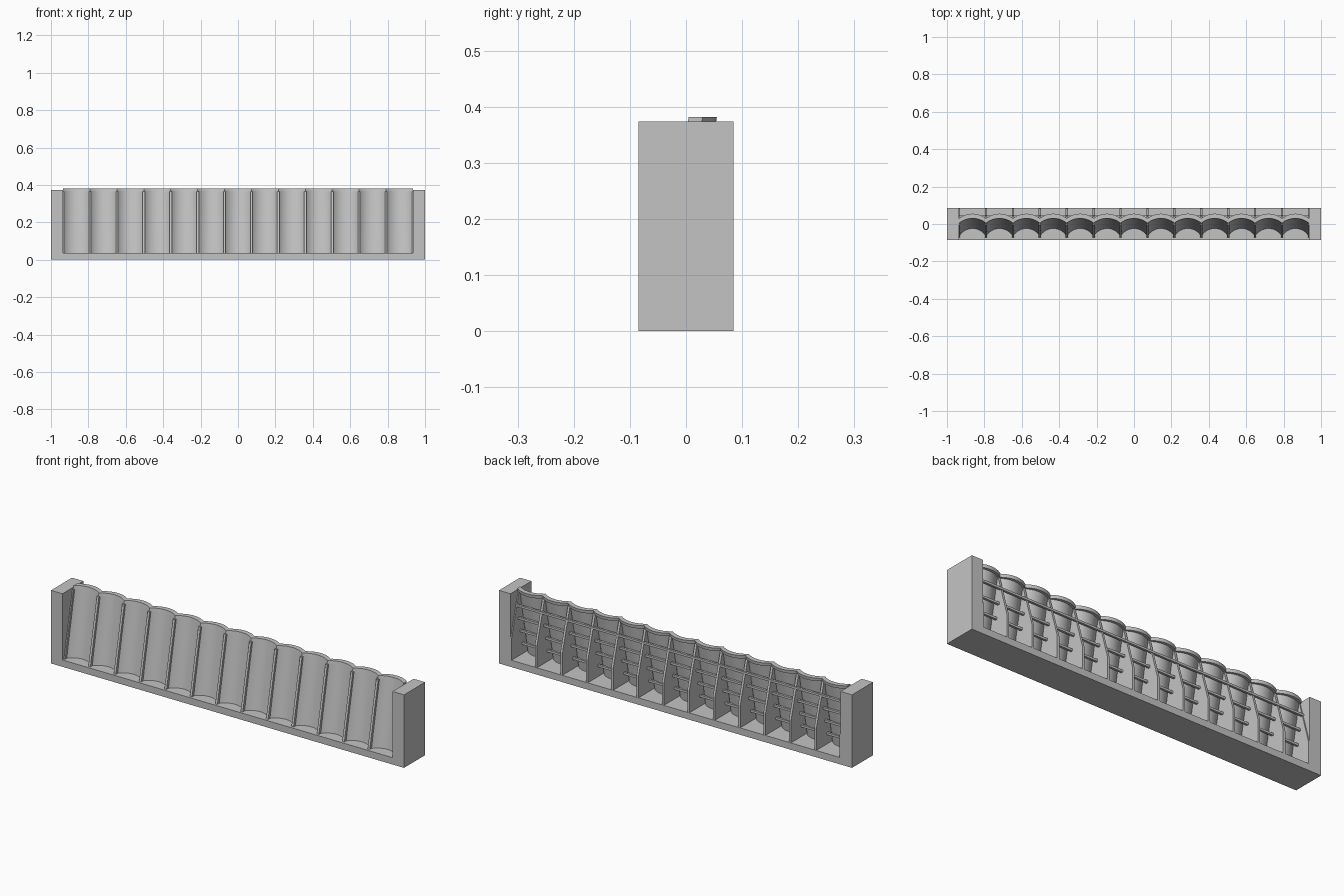
import bpy, bmesh, math

cube = bpy.data.objects.get("Cube")
if cube:
    bpy.data.objects.remove(cube, do_unlink=True)

concrete = bpy.data.materials.new("concrete_grey")
concrete.use_nodes = True
GREY = (0.55, 0.55, 0.55, 1)
concrete.diffuse_color = GREY
concrete.node_tree.nodes["Principled BSDF"].inputs["Base Color"].default_value = GREY

BAYS = 13
HALF_SPAN = 0.935
PITCH = 2 * HALF_SPAN / BAYS
FLOOR = 0.035
CREST = 0.382
WALL_TOP = 0.374
DEPTH = 0.17


def finish(name, bm, smooth=False):
    bmesh.ops.recalc_face_normals(bm, faces=bm.faces)
    mesh = bpy.data.meshes.new(name)
    bm.to_mesh(mesh)
    bm.free()
    mesh.materials.append(concrete)
    obj = bpy.data.objects.new(name, mesh)
    bpy.context.collection.objects.link(obj)
    if smooth:
        bpy.ops.object.select_all(action="DESELECT")
        obj.select_set(True)
        bpy.context.view_layer.objects.active = obj
        bpy.ops.object.shade_smooth_by_angle(angle=math.radians(35))
    return obj


def box(name, size, centre):
    bm = bmesh.new()
    bmesh.ops.create_cube(bm, size=1)
    bmesh.ops.scale(bm, vec=size, verts=bm.verts)
    bmesh.ops.translate(bm, vec=centre, verts=bm.verts)
    return finish(name, bm)


def spring_y(z):
    """Leaning front line where the arches meet the buttresses."""
    return -0.067 + 0.072 * (z - FLOOR) / (CREST - FLOOR)


def sag(z):
    """Arch rise, a little flatter toward the crest."""
    return 0.043 - 0.018 * (z - FLOOR) / (CREST - FLOOR)


def arch(name, cx, half, z0, z1, thickness, steps=20):
    """Curved shell lofted between two horizontal arch sections."""
    bm = bmesh.new()
    rings = []
    for z in (z0, z1):
        rise, y0 = sag(z), spring_y(z)
        radius = (half * half + rise * rise) / (2 * rise)
        spread = math.asin(half / radius)
        cy = y0 + rise - radius
        inner, outer = [], []
        for i in range(steps + 1):
            a = spread * (2 * i / steps - 1)
            s, c = math.sin(a), math.cos(a)
            inner.append(bm.verts.new((cx + radius * s, cy + radius * c, z)))
            # back edge keeps the same springing width
            outer.append(bm.verts.new((cx + radius * s, cy + radius * c + thickness, z)))
        rings.append((inner, outer))
    (bi, bo), (ti, to) = rings
    for i in range(steps):
        j = i + 1
        bm.faces.new((bi[i], bi[j], ti[j], ti[i]))
        bm.faces.new((bo[j], bo[i], to[i], to[j]))
        bm.faces.new((ti[i], ti[j], to[j], to[i]))
        bm.faces.new((bi[j], bi[i], bo[i], bo[j]))
    for k in (0, steps):
        bm.faces.new((bi[k], ti[k], to[k], bo[k]))
    return finish(name, bm, smooth=True)


def buttress(name, cx, thickness=0.012):
    """Upright rib: leaning front, vertical lower back, sloped upper back."""
    top = 0.366
    profile = [
        (spring_y(FLOOR) - 0.006, FLOOR - 0.002),
        (0.083, FLOOR - 0.002),
        (0.083, 0.15),
        (0.022, top),
        (spring_y(top) - 0.006, top),
    ]
    bm = bmesh.new()
    face = bm.faces.new([bm.verts.new((cx - thickness / 2, y, z)) for y, z in profile])
    new = bmesh.ops.extrude_face_region(bm, geom=[face])["geom"]
    bmesh.ops.translate(bm, vec=(thickness, 0, 0),
                        verts=[v for v in new if isinstance(v, bmesh.types.BMVert)])
    return finish(name, bm)


# Foundation and end walls
box("foundation_slab", (2, DEPTH, FLOOR), (0, 0, FLOOR / 2))
wall = 1 - HALF_SPAN
for side, sign in (("left", 1), ("right", -1)):
    box(side + "_end_wall", (wall, DEPTH, WALL_TOP),
        (sign * (1 - wall / 2), 0, WALL_TOP / 2))

# Arched barrels with thicker crest rims
for i in range(BAYS):
    x = -HALF_SPAN + PITCH * (i + 0.5)
    arch(f"arch_barrel_{i + 1}", x, PITCH / 2, FLOOR - 0.002, CREST - 0.014, 0.012)
    arch(f"crest_rim_{i + 1}", x, PITCH / 2, CREST - 0.016, CREST, 0.025)

# Buttresses between the bays
for i in range(BAYS + 1):
    buttress(f"buttress_{i + 1}", -HALF_SPAN + PITCH * i)

# Horizontal bracing struts behind the barrels
for i, z in enumerate((0.09, 0.16, 0.23, 0.30)):
    box(f"bracing_strut_{i + 1}", (2 * HALF_SPAN, 0.011, 0.011),
        (0, spring_y(z) + 0.052, z))
